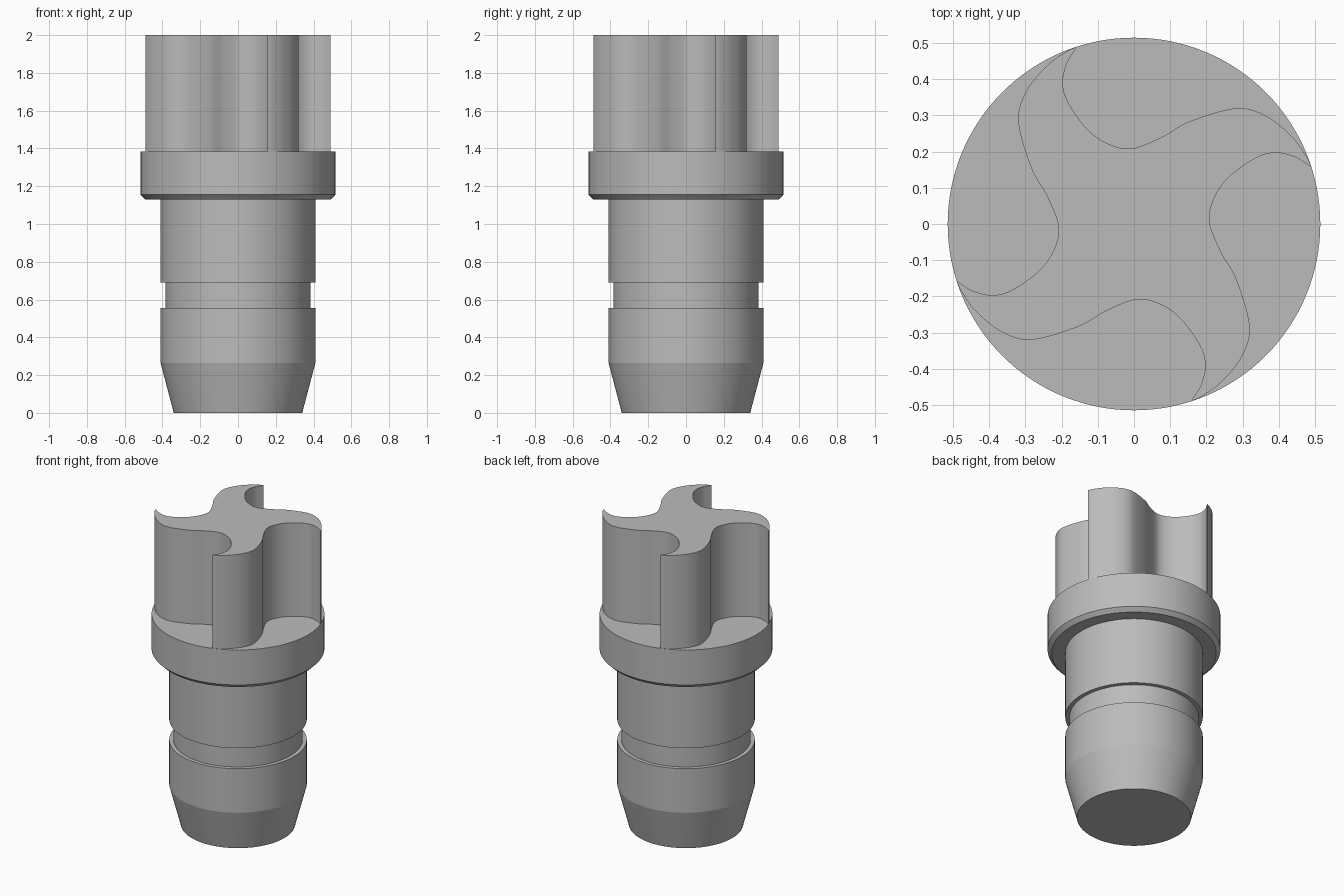
import bpy
import bmesh
import math
from mathutils import Vector, Matrix

cube = bpy.data.objects.get("Cube")
if cube:
    bpy.data.objects.remove(cube, do_unlink=True)

# Material
grey = bpy.data.materials.new("plain grey")
grey.use_nodes = True
colour = (0.5, 0.5, 0.5, 1)
grey.diffuse_color = colour
grey.node_tree.nodes["Principled BSDF"].inputs["Base Color"].default_value = colour


def finish(name, bm):
    """Turn a bmesh into a smooth object with sharp edges kept."""
    bmesh.ops.recalc_face_normals(bm, faces=bm.faces)
    mesh = bpy.data.meshes.new(name)
    bm.to_mesh(mesh)
    bm.free()
    mesh.materials.append(grey)
    obj = bpy.data.objects.new(name, mesh)
    bpy.context.collection.objects.link(obj)
    bpy.ops.object.select_all(action='DESELECT')
    obj.select_set(True)
    bpy.context.view_layer.objects.active = obj
    bpy.ops.object.shade_smooth_by_angle(angle=math.radians(12))
    return obj


def lathe(name, profile, sides=128):
    """Revolve (radius, height) points about z and cap both ends."""
    bm = bmesh.new()
    rings = [[bm.verts.new((r * math.cos(a), r * math.sin(a), z))
              for a in (math.tau * i / sides for i in range(sides))]
             for r, z in profile]
    for low, high in zip(rings, rings[1:]):
        for i in range(sides):
            j = (i + 1) % sides
            bm.faces.new((low[i], low[j], high[j], high[i]))
    bm.faces.new(rings[0])
    bm.faces.new(rings[-1])
    return finish(name, bm)


def smooth_path(points, steps=8):
    """Catmull-Rom curve through the points, without the last point."""
    pts = [Vector(p) for p in points]
    pts = [2 * pts[0] - pts[1]] + pts + [2 * pts[-1] - pts[-2]]
    path = []
    for a, b, c, d in zip(pts, pts[1:], pts[2:], pts[3:]):
        for i in range(steps):
            t = i / steps
            path.append(0.5 * (2 * b + (c - a) * t
                               + (2 * a - 5 * b + 4 * c - d) * t ** 2
                               + (3 * b - a - 3 * c + d) * t ** 3))
    return path


# Shank with tapered foot, ring groove and chamfered collar
lathe("shank_and_collar", [
    (0.34, 0), (0.41, 0.265), (0.41, 0.555), (0.385, 0.555),
    (0.385, 0.69), (0.41, 0.69), (0.41, 1.13), (0.49, 1.13),
    (0.515, 1.155), (0.515, 1.385)])

# Four-armed swirl: one S-shaped flank repeated by quarter turns
flank = [(0.491, 0.157), (0.476, 0.188), (0.438, 0.24), (0.37, 0.296),
         (0.285, 0.32), (0.155, 0.284), (0.07, 0.237), (-0.02, 0.208),
         (-0.108, 0.243), (-0.17, 0.316), (-0.196, 0.378),
         (-0.187, 0.44), (-0.157, 0.491)]
section = smooth_path(flank)
bm = bmesh.new()
outline = []
for quarter in range(4):
    turn = Matrix.Rotation(quarter * math.pi / 2, 2)
    outline += [bm.verts.new((*(turn @ p), 1.38)) for p in section]
base = bm.faces.new(outline)
solid = bmesh.ops.extrude_face_region(bm, geom=[base], use_keep_orig=True)
top = [v for v in solid["geom"] if isinstance(v, bmesh.types.BMVert)]
bmesh.ops.translate(bm, verts=top, vec=(0, 0, 0.62))
finish("swirl_head", bm)
